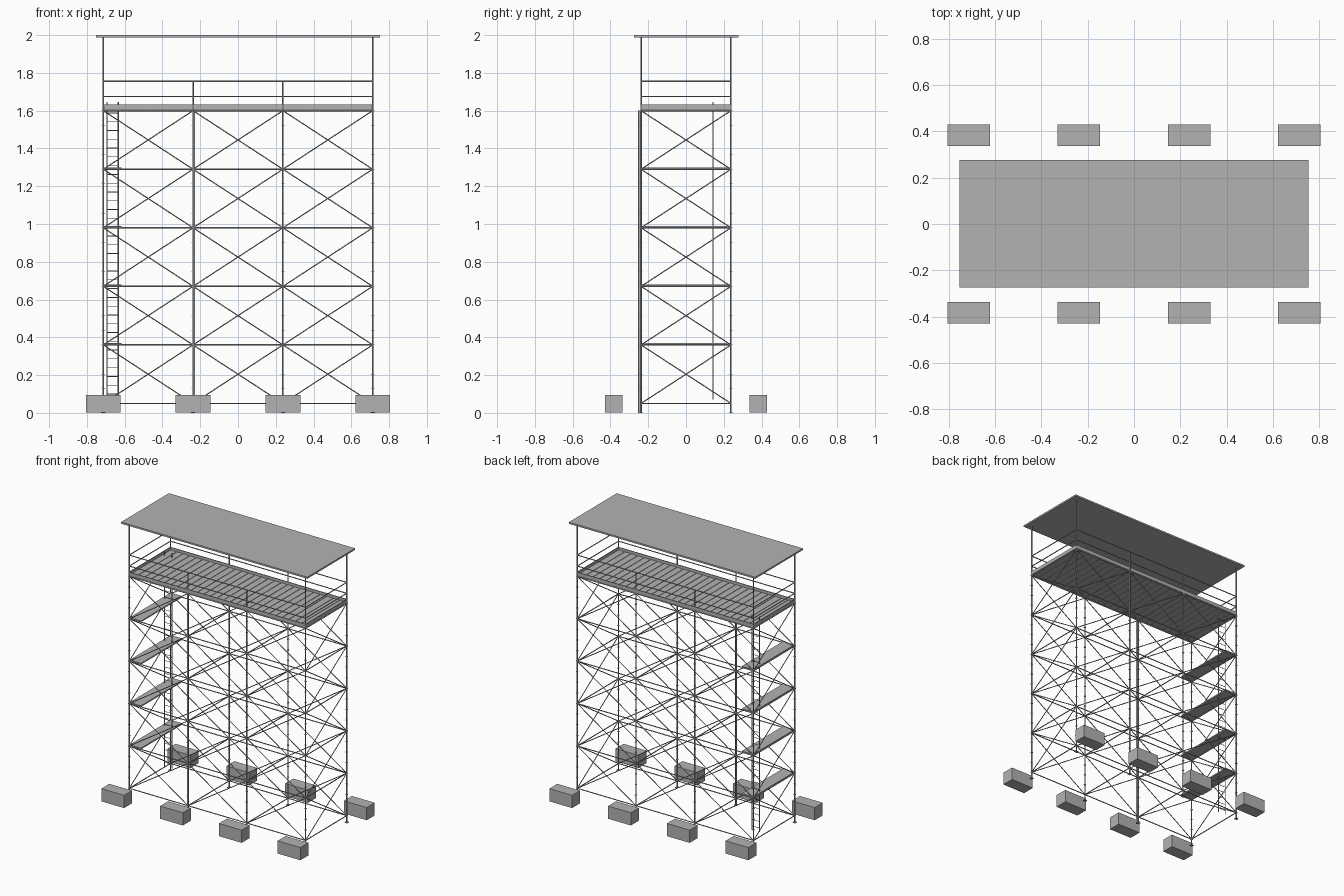
import bpy, bmesh, math
from mathutils import Vector, Matrix

if "Cube" in bpy.data.objects:
    bpy.data.objects.remove(bpy.data.objects["Cube"])

grey = bpy.data.materials.new("steel_grey")
grey.diffuse_color = (0.45, 0.45, 0.45, 1)
grey.use_nodes = True
grey.node_tree.nodes["Principled BSDF"].inputs["Base Color"].default_value = grey.diffuse_color

XS = [-0.713, -0.238, 0.238, 0.713]      # post rows
YS = [-0.238, 0.238]
LEVELS = [0.05 + 0.31 * i for i in range(6)]
DECK = LEVELS[-1]


class Part:
    """Collects tubes and boxes into one named object."""
    def __init__(self, name):
        self.name, self.bm = name, bmesh.new()

    def tube(self, a, b, r=0.0035, sides=8):
        a, b = Vector(a), Vector(b)
        d = b - a
        m = Matrix.Translation((a + b) / 2) @ d.to_track_quat('Z', 'Y').to_matrix().to_4x4()
        bmesh.ops.create_cone(self.bm, cap_ends=True, segments=sides, radius1=r,
                              radius2=r, depth=d.length, matrix=m)

    def box(self, lo, hi):
        lo, hi = Vector(lo), Vector(hi)
        m = Matrix.Translation((lo + hi) / 2) @ Matrix.Diagonal((*(hi - lo), 1))
        bmesh.ops.create_cube(self.bm, size=1, matrix=m)

    def done(self, smooth=False):
        me = bpy.data.meshes.new(self.name)
        self.bm.to_mesh(me)
        self.bm.free()
        me.materials.append(grey)
        ob = bpy.data.objects.new(self.name, me)
        bpy.context.collection.objects.link(ob)
        if smooth:
            bpy.context.view_layer.objects.active = ob
            ob.select_set(True)
            bpy.ops.object.shade_smooth_by_angle(angle=math.radians(50))
            ob.select_set(False)


# Posts: corners carry the roof, the inner ones stop at the top rail
posts, rings, feet = Part("posts"), Part("post_rings"), Part("base_plates")
for x in XS:
    for y in YS:
        top = 1.99 if abs(x) > 0.5 else 1.757
        posts.tube((x, y, 0.003), (x, y, top), 0.004)
        for i in range(21):
            z = 0.05 + 0.0775 * i
            rings.tube((x, y, z - 0.001), (x, y, z + 0.001), 0.0085)
        feet.box((x - 0.011, y - 0.011, 0), (x + 0.011, y + 0.011, 0.003))
posts.done(True)
rings.done()
feet.done()

# Horizontal tubes at every level
ledgers = Part("ledgers")
for z in LEVELS:
    for y in YS:
        ledgers.tube((XS[0], y, z), (XS[-1], y, z))
    for x in XS:
        ledgers.tube((x, YS[0], z), (x, YS[1], z))
ledgers.done(True)

# Crossed diagonals on all four faces
braces = Part("braces")
for z0, z1 in zip(LEVELS, LEVELS[1:]):
    for a, b in ((z0, z1), (z1, z0)):
        for y in YS:
            for x0, x1 in zip(XS, XS[1:]):
                braces.tube((x0, y, a), (x1, y, b), 0.003)
        for x in (XS[0], XS[-1]):
            braces.tube((x, YS[0], a), (x, YS[1], b), 0.003)
braces.done(True)

# Drain pipe beside one front post
drain = Part("drain_pipe")
drain.tube((-0.233, -0.247, 0.0), (-0.233, -0.247, DECK), 0.0065, 12)
drain.done(True)

# Deck planks running front to back
planks = Part("deck_planks")
n = 27
w = (XS[-1] - XS[0]) / n
for i in range(n):
    x = XS[0] + i * w
    planks.box((x + 0.002, YS[0], DECK + 0.002), (x + w - 0.002, YS[1], DECK + 0.012))
planks.done()

# Toe boards and guard rails round the deck
toe, rails = Part("toe_boards"), Part("guard_rails")
for y in YS:
    toe.box((XS[0], y - 0.003, 1.606), (XS[-1], y + 0.003, 1.632))
    for z in (1.675, 1.755):
        rails.tube((XS[0], y, z), (XS[-1], y, z))
for x in (XS[0], XS[-1]):
    toe.box((x - 0.003, YS[0], 1.606), (x + 0.003, YS[1], 1.632))
    for z in (1.675, 1.755):
        rails.tube((x, YS[0], z), (x, YS[1], z))
toe.done()
rails.done(True)

# Landings in the left bay
landings = Part("landings")
for z in LEVELS[1:-1]:
    landings.box((-0.711, YS[0], z), (-0.618, YS[1], z + 0.009))
landings.done()

# Ladder
ladder = Part("ladder")
for x in (-0.694, -0.634):
    ladder.tube((x, 0.143, 0.07), (x, 0.143, 1.645), 0.0028)
for i in range(33):
    z = 0.1 + 0.0465 * i
    ladder.tube((-0.694, 0.143, z), (-0.634, 0.143, z), 0.002, 6)
ladder.done(True)

# Flat roof
roof = Part("roof")
roof.box((-0.753, -0.275, 1.988), (0.753, 0.277, 2.0))
roof.done()

# Ballast blocks in front and behind
ballast = Part("ballast_blocks")
for x in XS:
    for y in (-0.383, 0.383):
        ballast.box((x - 0.092, y - 0.046, 0.003), (x + 0.092, y + 0.046, 0.096))
ballast.done()
